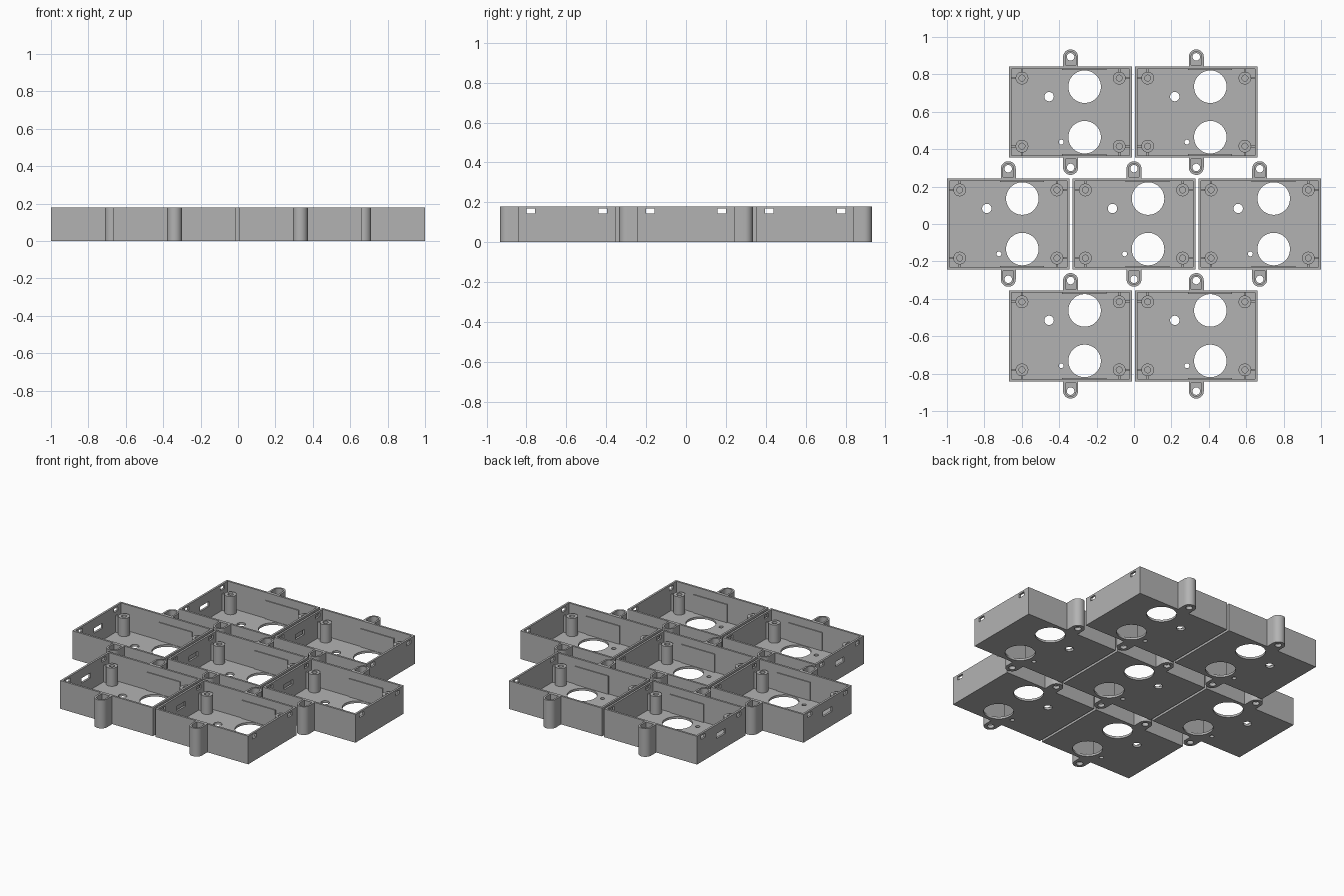
import bpy
import bmesh
from math import cos, sin, pi, radians

cube = bpy.data.objects.get("Cube")
if cube:
    bpy.data.objects.remove(cube)

W, D, H = 0.656, 0.487, 0.18      # one tray
WALL, FLOOR = 0.013, 0.014
POST_TOP = 0.13
PITCH_X, PITCH_Y = 0.672, 0.598

grey = bpy.data.materials.new("mid_grey")
colour = (0.45, 0.45, 0.45, 1)
grey.diffuse_color = colour
grey.use_nodes = True
grey.node_tree.nodes["Principled BSDF"].inputs["Base Color"].default_value = colour


def prism(outline, z0, z1):
    """Upright solid with the given counter-clockwise outline."""
    bm = bmesh.new()
    face = bm.faces.new([bm.verts.new((x, y, z0)) for x, y in outline])
    top = bmesh.ops.extrude_face_region(bm, geom=[face])["geom"]
    verts = [v for v in top if isinstance(v, bmesh.types.BMVert)]
    bmesh.ops.translate(bm, verts=verts, vec=(0, 0, z1 - z0))
    bmesh.ops.recalc_face_normals(bm, faces=bm.faces)
    mesh = bpy.data.meshes.new("solid")
    bm.to_mesh(mesh)
    bm.free()
    return mesh


def box(cx, cy, w, d, z0, z1):
    x, y = w / 2, d / 2
    return prism([(cx - x, cy - y), (cx + x, cy - y),
                  (cx + x, cy + y), (cx - x, cy + y)], z0, z1)


def cylinder(cx, cy, r, z0, z1, n=32):
    return prism([(cx + r * cos(2 * pi * i / n), cy + r * sin(2 * pi * i / n))
                  for i in range(n)], z0, z1)


def ear(side, r, root, z0, z1):
    """U-shaped outline that starts at root and ends in a half circle."""
    centre = D / 2 + 0.052
    pts = [(-r, root), (r, root)]
    pts += [(r * cos(pi * i / 16), centre + r * sin(pi * i / 16)) for i in range(17)]
    return prism([(x, side * y) for x, y in pts], z0, z1)


def carve(name, base, steps):
    """Apply a list of (operation, solid) booleans and return a clean mesh."""
    obj = bpy.data.objects.new(name, base)
    bpy.context.scene.collection.objects.link(obj)
    helpers = []
    for operation, solid in steps:
        helper = bpy.data.objects.new("cutter", solid)
        helper.hide_render = True
        bpy.context.scene.collection.objects.link(helper)
        helpers.append(helper)
        mod = obj.modifiers.new("cut", "BOOLEAN")
        mod.operation, mod.object, mod.solver = operation, helper, "EXACT"
    bpy.context.view_layer.update()
    graph = bpy.context.evaluated_depsgraph_get()
    mesh = bpy.data.meshes.new_from_object(obj.evaluated_get(graph))
    for o in helpers + [obj]:
        bpy.data.objects.remove(o)
    mesh.name = name
    mesh.materials.clear()
    mesh.materials.append(grey)
    mesh.shade_smooth()
    mesh.set_sharp_from_angle(angle=radians(30))
    return mesh


ADD, CUT = "UNION", "DIFFERENCE"
SIDES = (-1, 1)
steps = []

# Mounting ears: hollow wells with a screw hole in the floor
for s in SIDES:
    steps.append((ADD, ear(s, 0.04, D / 2 - 0.006, 0, H)))
steps.append((CUT, box(0, 0, W - 2 * WALL, D - 2 * WALL, FLOOR, H + 0.1)))
for s in SIDES:
    steps.append((CUT, ear(s, 0.028, D / 2 + 0.008, 0.02, H + 0.1)))
    steps.append((CUT, cylinder(0, s * (D / 2 + 0.052), 0.02, -0.1, 0.1)))
    # Thickened panel on the inside of the long walls
    steps.append((ADD, box(0.073, s * (D / 2 - WALL), 0.236, 0.012, 0.008, POST_TOP)))

# Floor openings: two large, one small, one tiny
for x, y, r in ((0.075, 0.136, 0.087), (0.075, -0.134, 0.087),
                (-0.115, 0.083, 0.025), (-0.05, -0.16, 0.013)):
    steps.append((CUT, cylinder(x, y, r, -0.1, 0.05, 48)))

# Slots through the end walls, plus a wider one in the -x wall
for s in SIDES:
    steps.append((CUT, box(0, s * 0.18, 1, 0.042, 0.144, 0.168)))
steps.append((CUT, box(-W / 2, 0, 0.1, 0.09, 0.09, 0.122)))
tray = carve("tray", box(0, 0, W, D, 0, H), steps)

# Screw post with two ribs reaching the nearest walls
posts = {}
for sx in SIDES:
    for sy in SIDES:
        x, y = sx * 0.26, sy * 0.182
        parts = [(ADD, box(x + sx * 0.03, y, 0.06, 0.012, 0.008, POST_TOP - 0.01)),
                 (ADD, box(x, y + sy * 0.027, 0.012, 0.054, 0.008, POST_TOP - 0.01)),
                 (CUT, cylinder(x, y, 0.016, 0.03, H, 24))]
        post = carve("screw_post", cylinder(x, y, 0.034, 0.008, POST_TOP), parts)
        posts[(sx, sy)] = post

# Seven trays: rows of two, three and two
places = [(i * PITCH_X, 0) for i in (-1, 0, 1)]
places += [(-0.003 + i * PITCH_X / 2, j * PITCH_Y) for j in SIDES for i in SIDES]
for n, (px, py) in enumerate(places, 1):
    body = bpy.data.objects.new(f"tray_{n}", tray)
    body.location = (px, py, 0)
    bpy.context.scene.collection.objects.link(body)
    for (sx, sy), mesh in posts.items():
        end = ("back" if sy > 0 else "front") + ("_left" if sx > 0 else "_right")
        post = bpy.data.objects.new(f"screw_post_{end}_{n}", mesh)
        post.location = (px, py, 0)
        bpy.context.scene.collection.objects.link(post)
